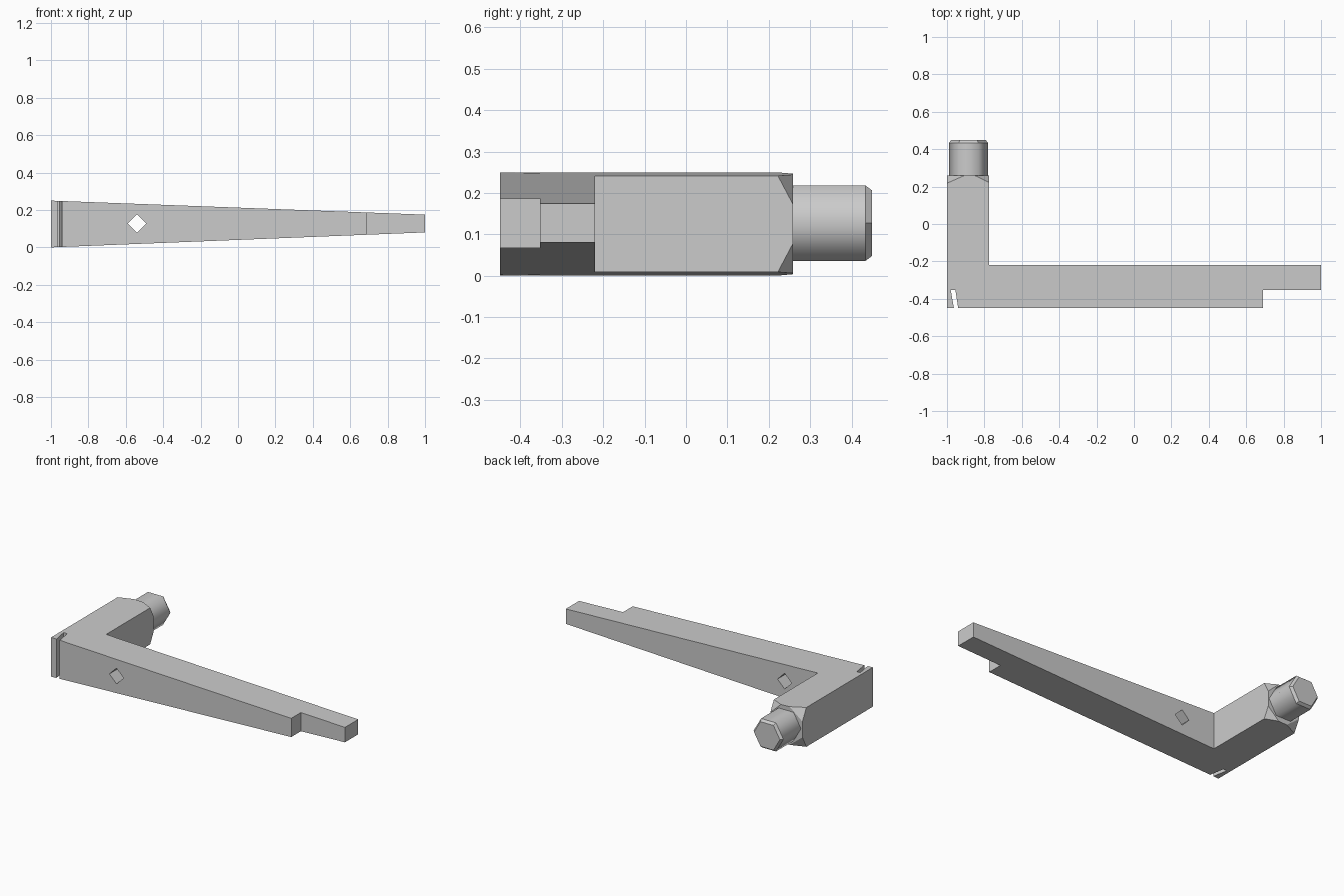
import bpy, bmesh, math
from mathutils import Vector

if "Cube" in bpy.data.objects:
    bpy.data.objects.remove(bpy.data.objects["Cube"])


def top(x):
    return 0.25 - 0.0375 * (x + 1)


def bottom(x):
    return 0.04 * (x + 1)


def finish(name, bm):
    bmesh.ops.recalc_face_normals(bm, faces=bm.faces)
    mesh = bpy.data.meshes.new(name)
    bm.to_mesh(mesh)
    bm.free()
    obj = bpy.data.objects.new(name, mesh)
    bpy.context.collection.objects.link(obj)
    return obj


def loft(bm, lower, upper):
    # closed solid between two matching rings
    a = [bm.verts.new(p) for p in lower]
    b = [bm.verts.new(p) for p in upper]
    n = len(a)
    sides = [bm.faces.new((a[i], a[(i + 1) % n], b[(i + 1) % n], b[i])) for i in range(n)]
    return bm.faces.new(a), bm.faces.new(b), sides


# L-shaped bracket, tapering in height toward the tip, with a narrow slot
outline = [(-1, -0.45), (-0.963, -0.45), (-0.98, -0.353), (-0.955, -0.353), (-0.94, -0.45),
           (0.69, -0.45), (0.69, -0.353), (1, -0.353), (1, -0.22),
           (-0.774, -0.22), (-0.774, 0.258), (-1, 0.258)]
bm = bmesh.new()
loft(bm, [(x, y, bottom(x)) for x, y in outline], [(x, y, top(x)) for x, y in outline])
bracket = finish("bracket_arm", bm)

# cutters: diamond hole and the four clipped corners at the pin end
bm = bmesh.new()
diamond = [(-0.54 + 0.05 * math.cos(i * math.pi / 2), 0.127 + 0.05 * math.sin(i * math.pi / 2))
           for i in range(4)]
loft(bm, [(x, -0.6, z) for x, z in diamond], [(x, -0.1, z) for x, z in diamond])
for x, dx, dy, dz in ((-1, 0.09, 0.04, 0.075), (-0.774, -0.075, 0.036, 0.068)):
    for height, sign in ((top, -1), (bottom, 1)):
        pts = [Vector((x, 0.258, height(x))),
               Vector((x, 0.258 - dy, height(x))),
               Vector((x + dx, 0.258, height(x + dx))),
               Vector((x, 0.258, height(x) + sign * dz))]
        g = (pts[1] + pts[2] + pts[3]) / 3
        v = [bm.verts.new(g + 2 * (p - g)) for p in pts]
        for f in ((0, 1, 2), (0, 2, 3), (0, 3, 1), (1, 3, 2)):
            bm.faces.new([v[i] for i in f])
cutter = finish("bracket_cutter", bm)
cutter.hide_render = True

mod = bracket.modifiers.new("cuts", 'BOOLEAN')
mod.operation = 'DIFFERENCE'
mod.solver = 'EXACT'
mod.object = cutter
bpy.context.view_layer.objects.active = bracket
bracket.select_set(True)
bpy.ops.object.modifier_apply(modifier=mod.name)
bpy.data.objects.remove(cutter)

# six-sided pin with smooth sides and a chamfered end
bm = bmesh.new()


def ring(r, y):
    return [bm.verts.new((-0.885 + r * math.cos(i * math.pi / 3), y,
                          0.127 + r * math.sin(i * math.pi / 3))) for i in range(6)]


rings = [ring(0.105, 0.25), ring(0.105, 0.434), ring(0.091, 0.45)]
for k in range(2):
    for i in range(6):
        j = (i + 1) % 6
        f = bm.faces.new((rings[k][i], rings[k][j], rings[k + 1][j], rings[k + 1][i]))
        f.smooth = k == 0
bm.faces.new(rings[0])
bm.faces.new(rings[2])
for e in bm.edges:
    e.smooth = abs(e.verts[0].co.y - e.verts[1].co.y) > 0.1
finish("end_pin", bm)
